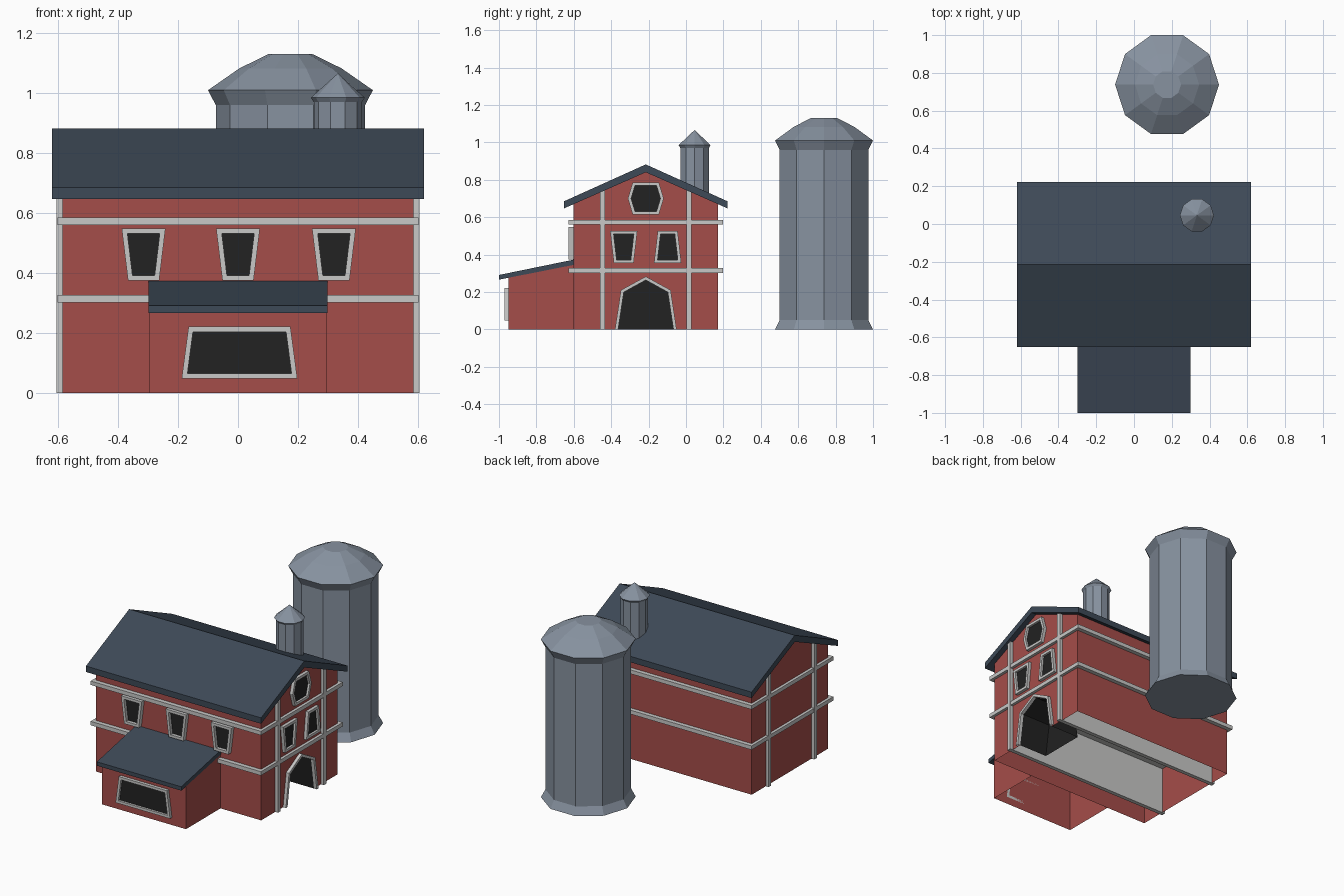
import bpy, bmesh, math
from mathutils import Vector

if "Cube" in bpy.data.objects:
    bpy.data.objects.remove(bpy.data.objects["Cube"])


def material(name, r, g, b):
    m = bpy.data.materials.new(name)
    m.diffuse_color = (r, g, b, 1)
    m.use_nodes = True
    m.node_tree.nodes["Principled BSDF"].inputs["Base Color"].default_value = m.diffuse_color
    return m


RED = material("barn_red", 0.376, 0.074, 0.067)
SLATE = material("slate_roof", 0.047, 0.067, 0.095)
STEEL = material("silo_steel", 0.242, 0.287, 0.350)
TRIM = material("light_trim", 0.578, 0.578, 0.570)
DARK = material("dark_opening", 0.016, 0.016, 0.016)


def front(u, v, d):      # u along x, v up, d along y
    return (u, d, v)


def right(u, v, d):      # u along y, v up, d along x
    return (d, u, v)


def finish(name, bm, mat, recalc=True):
    bmesh.ops.remove_doubles(bm, verts=bm.verts, dist=1e-5)
    if recalc:
        bmesh.ops.recalc_face_normals(bm, faces=bm.faces)
    me = bpy.data.meshes.new(name)
    bm.to_mesh(me)
    bm.free()
    me.materials.append(mat)
    ob = bpy.data.objects.new(name, me)
    bpy.context.collection.objects.link(ob)
    return ob


def prism(name, pts, view, a, b, mat):
    """Closed extrusion of an outline between depths a and b."""
    bm = bmesh.new()
    A = [bm.verts.new(view(u, v, a)) for u, v in pts]
    B = [bm.verts.new(view(u, v, b)) for u, v in pts]
    bm.faces.new(A)
    bm.faces.new(B)
    for i in range(len(pts)):
        j = (i + 1) % len(pts)
        bm.faces.new((A[i], A[j], B[j], B[i]))
    return finish(name, bm, mat)


def box(name, x, y, z, mat):
    return prism(name, [(y[0], z[0]), (y[1], z[0]), (y[1], z[1]), (y[0], z[1])],
                 right, x[0], x[1], mat)


def inset(pts, w):
    """Shrink a counter-clockwise outline by w; edges on the ground stay put."""
    n, out, lines = len(pts), [], []
    for i in range(n):
        p, q = Vector(pts[i]), Vector(pts[(i + 1) % n])
        d = (q - p).normalized()
        nrm = Vector((-d.y, d.x))
        lines.append((p + nrm * (0 if p.y == q.y == 0 else w), d))
    for i in range(n):
        (p, d), (q, e) = lines[i - 1], lines[i]
        t = (q - p).cross(e) / d.cross(e)
        out.append(tuple(p + d * t))
    return out


def frame(name, pts, inner, view, a, b):
    """Raised trim ring between two outlines."""
    bm = bmesh.new()
    rings = [[bm.verts.new(view(u, v, d)) for u, v in o]
             for o, d in ((pts, a), (pts, b), (inner, b), (inner, a))]
    for i in range(len(pts)):
        j = (i + 1) % len(pts)
        if pts[i][1] == 0 and pts[j][1] == 0:
            continue                       # door has no sill
        for k in range(4):
            R, S = rings[k], rings[(k + 1) % 4]
            bm.faces.new((R[i], R[j], S[j], S[i]))
    finish(name, bm, TRIM)


def window(name, pts, view, wall, out, w=0.017):
    inner = inset(pts, w)
    frame(name + "_frame", pts, inner, view, wall, wall + out)
    s = math.copysign(1, out)
    prism(name + "_pane", inner, view, wall + s * 0.001, wall + s * 0.006, DARK)


def trapezoid(c, bottom, top, z0, z1):
    return [(c - bottom, z0), (c + bottom, z0), (c + top, z1), (c - top, z1)]


def lathe(name, x, y, prof, sides, mat):
    bm = bmesh.new()
    rings = [[bm.verts.new((x + max(r, 1e-4) * math.cos(2 * math.pi * k / sides),
                            y + max(r, 1e-4) * math.sin(2 * math.pi * k / sides), z))
              for k in range(sides)] for r, z in prof]
    for R, S in zip(rings, rings[1:]):
        for k in range(sides):
            j = (k + 1) % sides
            bm.faces.new((R[k], R[j], S[j], S[k]))
    bm.faces.new(rings[0])
    bm.faces.new(rings[-1])
    return finish(name, bm, mat)


# Main barn walls: open underneath, with a doorway in the right gable
MID, HALF, W = -0.215, 0.386, 0.585
door = [(MID - 0.165, 0), (MID + 0.165, 0), (MID + 0.133, 0.21),
        (MID, 0.283), (MID - 0.133, 0.21)]
hole = inset(door, 0.017)
gable = [(MID + HALF, 0), (MID + HALF, 0.67), (MID, 0.84), (MID - HALF, 0.67), (MID - HALF, 0)]
notch = [hole[0], hole[4], hole[3], hole[2], hole[1]]
bm = bmesh.new()
R = [bm.verts.new(right(u, v, W)) for u, v in gable]
L = [bm.verts.new(right(u, v, -W)) for u, v in gable]
bm.faces.new(R + [bm.verts.new(right(u, v, W)) for u, v in notch])
bm.faces.new(L[::-1])
for i in range(4):
    bm.faces.new((R[i], L[i], L[i + 1], R[i + 1]))
finish("barn_walls", bm, RED, recalc=False)

# Dark doorway recess, open at the floor
bm = bmesh.new()
A = [bm.verts.new(right(u, v, W)) for u, v in notch]
B = [bm.verts.new(right(u, v, W - 0.2)) for u, v in notch]
for i in range(4):
    bm.faces.new((A[i], A[i + 1], B[i + 1], B[i]))
bm.faces.new(B[::-1])
finish("doorway_recess", bm, DARK, recalc=False)
frame("door_frame", door, hole, right, W, W + 0.02)

# Main roof
e = 0.437
prism("barn_roof", [(MID - e, 0.647), (MID, 0.84), (MID + e, 0.647),
                    (MID + e, 0.685), (MID, 0.882), (MID - e, 0.685)],
      right, -0.62, 0.62, SLATE)

# Trim: horizontal bands and upright boards run right through the barn
for name, z0, z1 in (("lower_band", 0.302, 0.327), ("upper_band", 0.56, 0.585)):
    box(name, (-0.603, 0.603), (-0.629, 0.198), (z0, z1), TRIM)
for name, s in (("front_upright", -1), ("back_upright", 1)):
    c = MID + s * 0.231
    box(name, (-0.605, 0.605), (c - 0.013, c + 0.013), (0, 0.75), TRIM)

# Gable windows
window("loft_window", [(MID + u, 0.70 + v) for u, v in
                       ((-0.07, -0.086), (0.07, -0.086), (0.096, 0),
                        (0.07, 0.086), (-0.07, 0.086), (-0.096, 0))], right, W, 0.02)
window("gable_window_front", trapezoid(-0.333, 0.053, 0.073, 0.355, 0.527), right, W, 0.02)
window("gable_window_back", trapezoid(-0.098, 0.073, 0.053, 0.355, 0.527), right, W, 0.02)

# Front windows
for i, x in enumerate((-0.315, 0.0, 0.32)):
    window(f"front_window_{i + 1}", trapezoid(x, 0.052, 0.073, 0.375, 0.548),
           front, MID - HALF, -0.027)

# Lean-to shed at the front, open underneath
bm = bmesh.new()
shed = [(-0.60, 0), (-0.60, 0.345), (-0.95, 0.278), (-0.95, 0)]
R = [bm.verts.new(right(u, v, 0.297)) for u, v in shed]
L = [bm.verts.new(right(u, v, -0.297)) for u, v in shed]
bm.faces.new(R)
bm.faces.new(L[::-1])
for i in (1, 2):
    bm.faces.new((R[i], L[i], L[i + 1], R[i + 1]))
finish("shed_walls", bm, RED, recalc=False)
prism("shed_roof", [(-1.0, 0.266), (-0.595, 0.346), (-0.595, 0.374), (-1.0, 0.291)],
      right, -0.299, 0.299, SLATE)
window("shed_window", trapezoid(0.005, 0.193, 0.170, 0.048, 0.221), front, -0.95, -0.02)

# Silo and roof ventilator
lathe("silo", 0.175, 0.738, [(0.275, 0), (0.249, 0.05), (0.249, 0.96), (0.275, 1.01),
                             (0.17, 1.083), (0.074, 1.13)], 10, STEEL)
lathe("roof_ventilator", 0.333, 0.046, [(0.08, 0.72), (0.08, 0.97), (0.09, 0.985),
                                        (0, 1.066)], 10, STEEL)
